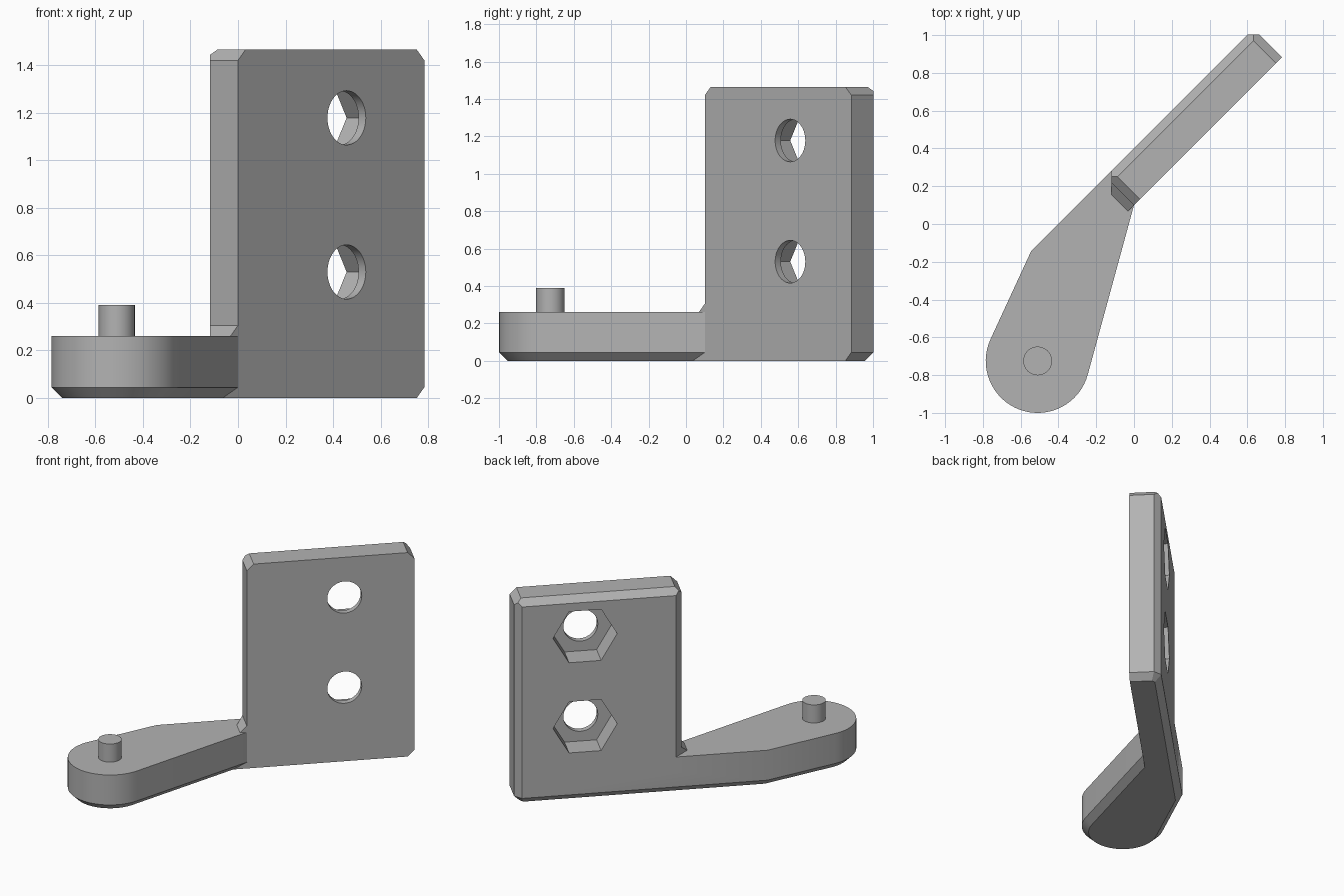
import bpy, bmesh
from math import pi, radians, cos, sin
from mathutils import Matrix, Vector

cube = bpy.data.objects.get("Cube")
if cube:
    bpy.data.objects.remove(cube, do_unlink=True)

CHAMFER = 0.045
ARM_TOP, PLATE_TOP = 0.26, 1.465
FRONT, BACK = 0.071, 0.283            # plate faces, across its thickness
STEP, END = 0.071, 1.179              # plate ends, along its length
TURN = Matrix.Rotation(pi / 4, 4, 'Z')  # plate frame to world
PIVOT = Vector((-0.51, -0.725))
RADIUS = 0.275

grey = bpy.data.materials.new("plain grey")
grey.use_nodes = True
grey.diffuse_color = (0.45, 0.45, 0.45, 1)
grey.node_tree.nodes["Principled BSDF"].inputs["Base Color"].default_value = grey.diffuse_color


def make(name, bm):
    bmesh.ops.recalc_face_normals(bm, faces=bm.faces)
    mesh = bpy.data.meshes.new(name)
    bm.to_mesh(mesh)
    bm.free()
    mesh.materials.append(grey)
    obj = bpy.data.objects.new(name, mesh)
    bpy.context.collection.objects.link(obj)
    return obj


def loft(name, rings):
    """Closed solid through rings with equal point counts."""
    bm = bmesh.new()
    loops = [[bm.verts.new(p) for p in ring] for ring in rings]
    for a, b in zip(loops, loops[1:]):
        for i in range(len(a)):
            j = (i + 1) % len(a)
            bm.faces.new((a[i], a[j], b[j], b[i]))
    bm.faces.new(loops[0])
    bm.faces.new(loops[-1])
    return make(name, bm)


def inset(points, amounts):
    """Move each edge of an outline inward by its own amount."""
    count = len(points)
    normals = []
    for i in range(count):
        d = (points[(i + 1) % count] - points[i]).normalized()
        normals.append(Vector((-d.y, d.x)))
    return [p + Matrix((normals[i - 1], normals[i])).inverted()
            @ Vector((amounts[i - 1], amounts[i])) for i, p in enumerate(points)]


def boolean(target, tool, operation):
    mod = target.modifiers.new(operation.lower(), 'BOOLEAN')
    mod.operation, mod.solver, mod.object = operation, 'EXACT', tool
    bpy.context.view_layer.objects.active = target
    bpy.ops.object.modifier_apply(modifier=mod.name)
    bpy.data.objects.remove(tool, do_unlink=True)


def on_plate(u, v):
    return (TURN @ Vector((u, v, 0))).to_2d()


# Arm and foot of the plate: one outline with a chamfered underside
outline = [on_plate(STEP, FRONT), on_plate(END, FRONT), on_plate(END, BACK - CHAMFER),
           on_plate(END - CHAMFER, BACK), on_plate(-0.488, BACK)]
start, stop, steps = radians(155), radians(344.7), 32
for i in range(steps + 1):
    a = start + (stop - start) * i / steps
    outline.append(PIVOT + RADIUS * Vector((cos(a), sin(a))))
amounts = [0] + [CHAMFER] * (len(outline) - 1)   # front of the plate stays flush
rings = [(inset(outline, amounts), 0), (outline, CHAMFER), (outline, ARM_TOP)]
bracket = loft("bracket", [[(p.x, p.y, z) for p in ring] for ring, z in rings])

# Upright plate: side profile with clipped corners, swept through the thickness
c = CHAMFER
profile = [(STEP - c, 0.15), (END, 0.15), (END, PLATE_TOP - c), (END - c, PLATE_TOP),
           (STEP + c, PLATE_TOP), (STEP, PLATE_TOP - c), (STEP, ARM_TOP + c), (STEP - c, ARM_TOP)]
plate = loft("plate", [[(u, v, z) for u, z in profile] for v in (FRONT, BACK)])

# Chamfers around the back face
bm = bmesh.new()
bm.from_mesh(plate.data)
for point, normal in (((STEP + c, BACK, 0), (-1, 1, 0)),
                      ((END - c, BACK, 0), (1, 1, 0)),
                      ((0, BACK, PLATE_TOP - c), (0, 1, 1))):
    cut = bmesh.ops.bisect_plane(bm, geom=bm.verts[:] + bm.edges[:] + bm.faces[:], dist=1e-5,
                                 plane_co=point, plane_no=normal, clear_outer=True)
    edges = [e for e in cut["geom_cut"] if isinstance(e, bmesh.types.BMEdge)]
    bmesh.ops.contextual_create(bm, geom=edges)
bmesh.ops.recalc_face_normals(bm, faces=bm.faces)
bm.transform(TURN)
bm.to_mesh(plate.data)
bm.free()
boolean(bracket, plate, 'UNION')


# Bolt holes with hexagonal nut pockets open to the back
def drill(sides, radius, near, far, z):
    ring = [(0.717 + radius * cos(2 * pi * i / sides), z + radius * sin(2 * pi * i / sides))
            for i in range(sides)]
    tool = loft("cutter", [[TURN @ Vector((u, v, h)) for u, h in ring] for v in (near, far)])
    tool.hide_render = True
    boolean(bracket, tool, 'DIFFERENCE')


for height in (0.53, 1.178):
    drill(48, 0.114, FRONT - 0.1, BACK - 0.1, height)
    drill(6, 0.212, FRONT + 0.043, BACK + 0.1, height)

# Pivot pin
bm = bmesh.new()
bmesh.ops.create_cone(bm, cap_ends=True, segments=40, radius1=0.076, radius2=0.076, depth=0.19,
                      matrix=Matrix.Translation((PIVOT.x, PIVOT.y, 0.295)))
pin = make("pivot_pin", bm)

bpy.ops.object.select_all(action='DESELECT')
for obj in (bracket, pin):
    obj.select_set(True)
bpy.context.view_layer.objects.active = bracket
bpy.ops.object.shade_smooth_by_angle(angle=radians(25))
